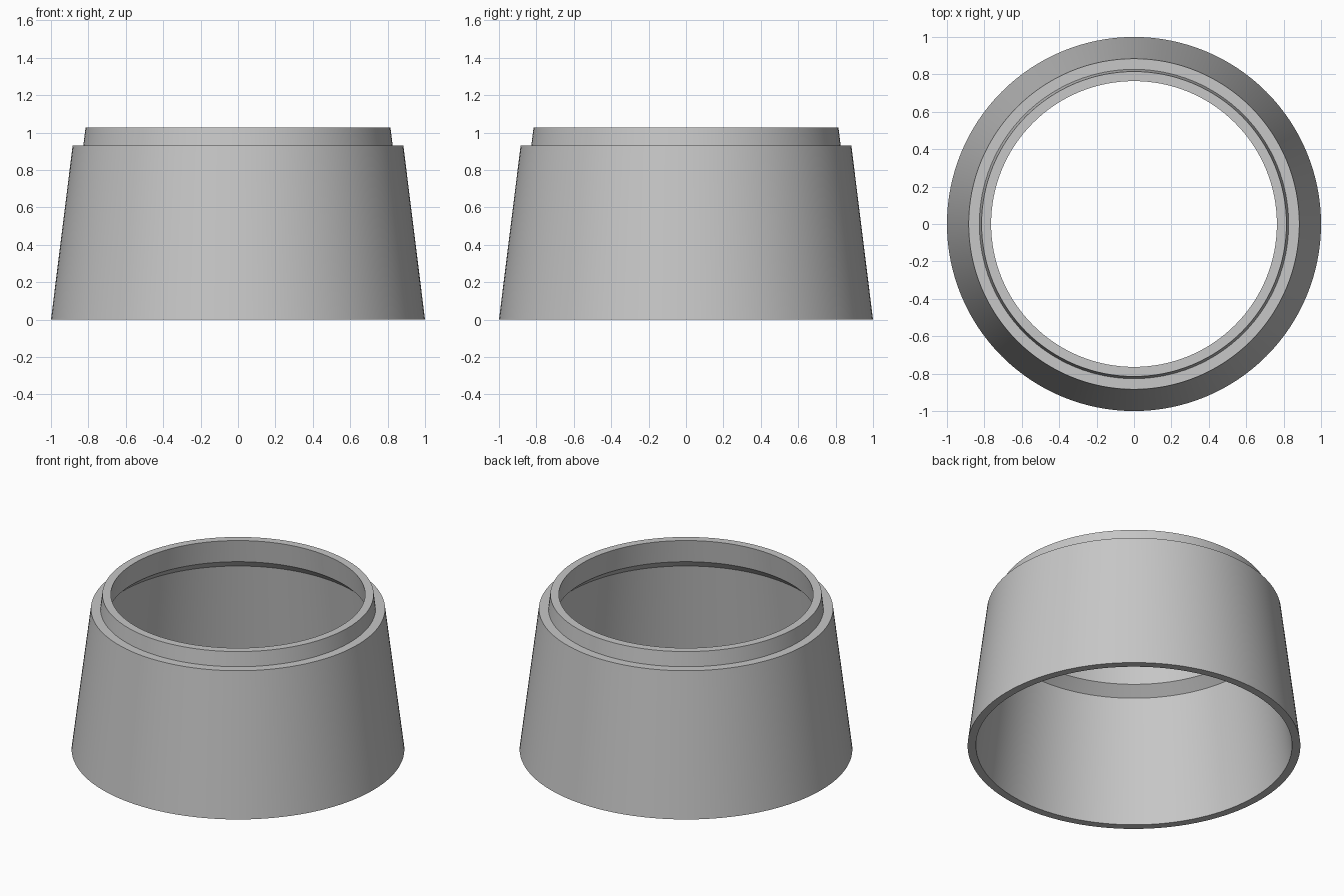
import bpy
import math

SEGMENTS = 128

cube = bpy.data.objects.get("Cube")
if cube:
    bpy.data.objects.remove(cube, do_unlink=True)

# Single grey material
grey = bpy.data.materials.new("light_grey")
grey.use_nodes = True
colour = (0.57, 0.57, 0.57, 1)
grey.diffuse_color = colour
grey.node_tree.nodes["Principled BSDF"].inputs["Base Color"].default_value = colour


def lathe(name, profile, material):
    """Revolve a closed (radius, height) profile around the z axis."""
    verts, faces = [], []
    n = len(profile)
    for i in range(SEGMENTS):
        a = math.tau * i / SEGMENTS
        verts += [(r * math.cos(a), r * math.sin(a), z) for r, z in profile]
        here, after = i * n, (i + 1) % SEGMENTS * n
        for j in range(n):
            k = (j + 1) % n
            faces.append((here + j, after + j, after + k, here + k))
    mesh = bpy.data.meshes.new(name)
    mesh.from_pydata(verts, [], faces)
    mesh.materials.append(material)
    obj = bpy.data.objects.new(name, mesh)
    bpy.context.collection.objects.link(obj)
    bpy.ops.object.select_all(action="DESELECT")
    obj.select_set(True)
    bpy.context.view_layer.objects.active = obj
    bpy.ops.object.shade_smooth_by_angle(angle=math.radians(25))
    return obj


# Tapered sleeve: outer wall, shoulder, raised lip, then the chamfered bore
lathe("tapered_collar", [
    (1.0, 0), (0.884, 0.932),          # outer wall
    (0.827, 0.932), (0.815, 1.027),    # shoulder and lip
    (0.764, 1.027), (0.783, 0.878),    # lip bore
    (0.848, 0.819), (0.95, 0),         # inner chamfer and wall
], grey)
